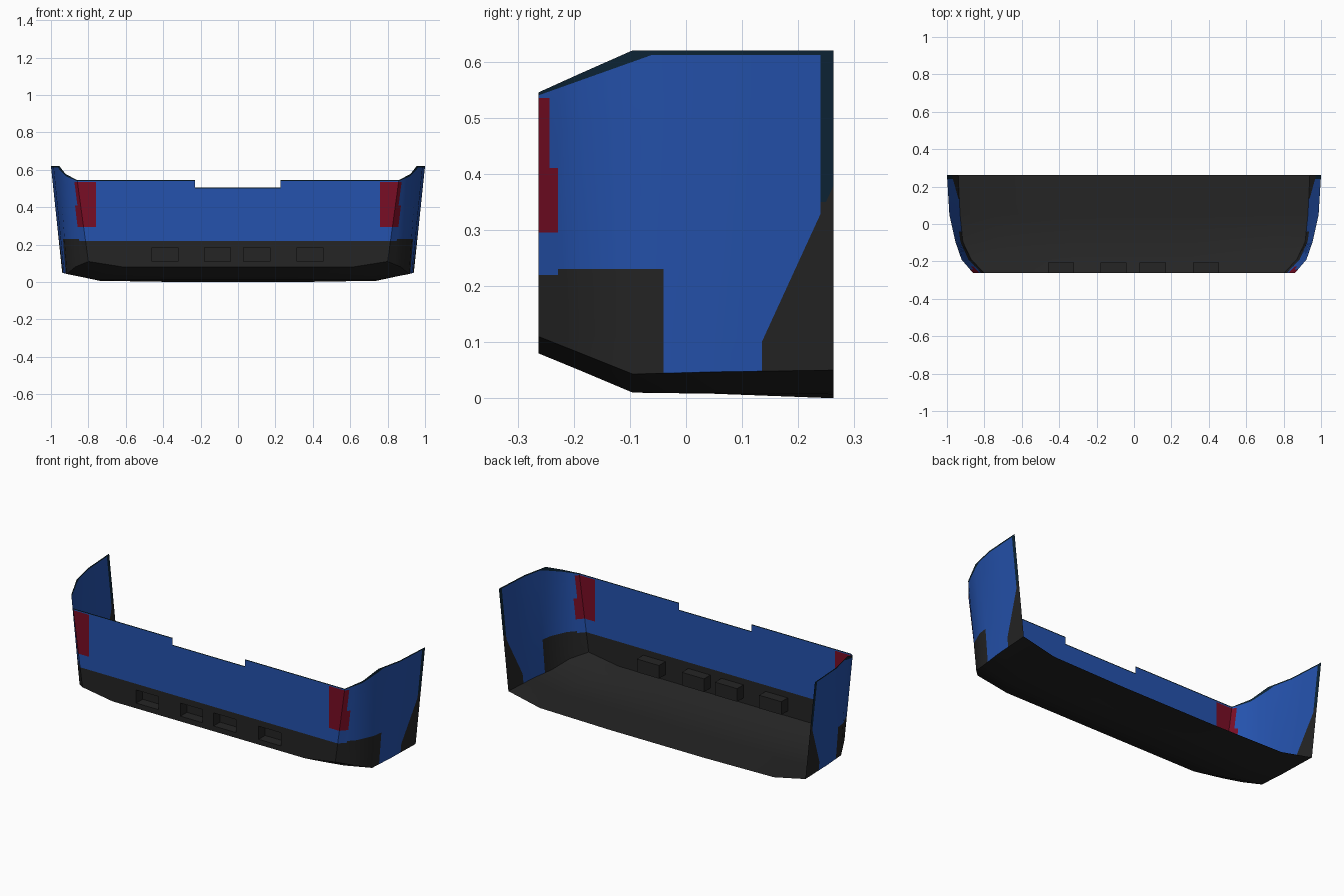
import bpy, bmesh, math

if "Cube" in bpy.data.objects:
    bpy.data.objects.remove(bpy.data.objects["Cube"])


def material(name, rgb):
    m = bpy.data.materials.new(name)
    m.use_nodes = True
    m.diffuse_color = (*rgb, 1)
    m.node_tree.nodes["Principled BSDF"].inputs["Base Color"].default_value = (*rgb, 1)
    return m


BLUE, BLACK, RED, NAVY = range(4)
MATS = [material("blue paint", (0.018, 0.085, 0.42)),
        material("black plastic", (0.018, 0.018, 0.018)),
        material("red lamp", (0.19, 0.004, 0.018)),
        material("dark navy rim", (0.004, 0.018, 0.036))]


def finish(bm, name, smooth=True):
    bmesh.ops.recalc_face_normals(bm, faces=bm.faces)
    mesh = bpy.data.meshes.new(name)
    bm.to_mesh(mesh)
    bm.free()
    for m in MATS:
        mesh.materials.append(m)
    ob = bpy.data.objects.new(name, mesh)
    bpy.context.collection.objects.link(ob)
    bpy.ops.object.select_all(action='DESELECT')
    ob.select_set(True)
    bpy.context.view_layer.objects.active = ob
    if smooth:
        bpy.ops.object.shade_smooth_by_angle(angle=math.radians(35))
    return ob


def loft(rows):
    """Sheet of quads through equally long rows of points."""
    bm = bmesh.new()
    grid = [[bm.verts.new(p) for p in row] for row in rows]
    for a, b in zip(grid, grid[1:]):
        for i in range(len(a) - 1):
            bm.faces.new((a[i], a[i + 1], b[i + 1], b[i]))
    return bm


def mirrored(row):
    """Complete a row running outward from the centre line."""
    return [(-x, y, z) for x, y, z in reversed(row[1:])] + row


FRONT, BACK = -0.263, 0.263

# Lower and upper edges of the wrap-around wall, from centre to rear corner
lower = [(0, FRONT, .08), (.61, FRONT, .08), (.80, FRONT, .11), (.87, -.19, .081),
         (.915, -.095, .043), (.93, .05, .047), (.94, BACK, .05)]
upper = [(0, FRONT, .545), (.65, FRONT, .545), (.86, FRONT, .545), (.922, -.19, .578),
         (.955, -.095, .62), (.987, .05, .62), (1, BACK, .62)]

# Wall, cut along the colour borders
wall = loft([mirrored(lower), mirrored(upper)])
pockets = [(-.46, -.32), (-.18, -.04), (.03, .17), (.315, .455)]
POCKET_Z = (.11, .185)
cuts = [((0, 0, z), (0, 0, 1)) for z in (*POCKET_Z, .22, .23, .295, .41, .5, .505, .535, .612)]
cuts += [((0, y, 0), (0, 1, 0)) for y in (-.243, -.228, -.04, .135, .24)]
cuts += [((x, 0, 0), (1, 0, 0)) for x in (-.76, -.23, .227, .76)]
cuts += [((x, 0, 0), (1, 0, 0)) for pair in pockets for x in pair]
cuts += [((0, -.24, .548), (0, -.356, 1)),      # sloping rim border
         ((0, .135, .10), (0, .24, -.11)),      # rear arch border
         ((0, .24, .35), (0, 0, 1))]
for co, no in cuts:
    bmesh.ops.bisect_plane(wall, geom=wall.verts[:] + wall.edges[:] + wall.faces[:],
                           plane_co=co, plane_no=no, dist=1e-5)


def wall_colour(c):
    x, y, z = abs(c.x), c.y, c.z
    on_front = y < FRONT + .001
    if z > min(.612, .548 + .356 * (y + .24)) or (on_front and x < .23 and z > .5):
        return NAVY
    if y > .135 and (y - .135) * .24 > (z - .10) * .11:
        return BLACK
    if y > .24:
        return NAVY if z > .35 else BLACK
    if y < -.04 and z < (.22 if y < -.228 else .23):
        return BLACK
    if x > .76 and .295 < z < .535 and y < (-.243 if z > .41 else -.228):
        return RED
    return BLUE


# Remove the top notch and pocket openings, then colour
holes = []
for f in wall.faces:
    c = f.calc_center_median()
    if c.y < FRONT + .001:
        notch = -.23 < c.x < .227 and c.z > .505
        pocket = POCKET_Z[0] < c.z < POCKET_Z[1] and any(a < c.x < b for a, b in pockets)
        if notch or pocket:
            holes.append(f)
    f.material_index = wall_colour(c)
bmesh.ops.delete(wall, geom=holes, context='FACES')
finish(wall, "wrap_wall")

# Floor pan, meeting the wall's lower edge
centre_z = [.08, .05, .010, .008, 0]
shoulder = [(.61, .08), (.68, .05), (.74, .010), (.74, .009), (.74, .007)]
rows = []
for edge, cz, (sx, sz) in zip(lower[2:], centre_z, shoulder):
    y = edge[1]
    rows.append(mirrored([(0, y, cz), (.3, y, cz), (sx, y, sz), edge]))
floor = loft(rows)
for f in floor.faces:
    f.material_index = BLACK
finish(floor, "floor_pan")

# Recessed pockets, open to the front
for i, (a, b) in enumerate(pockets):
    z0, z1 = POCKET_Z
    bm = bmesh.new()
    ring = [[bm.verts.new((x, y, z)) for x, z in ((a, z0), (b, z0), (b, z1), (a, z1))]
            for y in (FRONT, -.205)]
    for k in range(4):
        n = (k + 1) % 4
        bm.faces.new((ring[0][k], ring[0][n], ring[1][n], ring[1][k]))
    bm.faces.new(ring[1])
    for f in bm.faces:
        f.material_index = BLACK
    finish(bm, f"pocket_{i + 1}", smooth=False)
